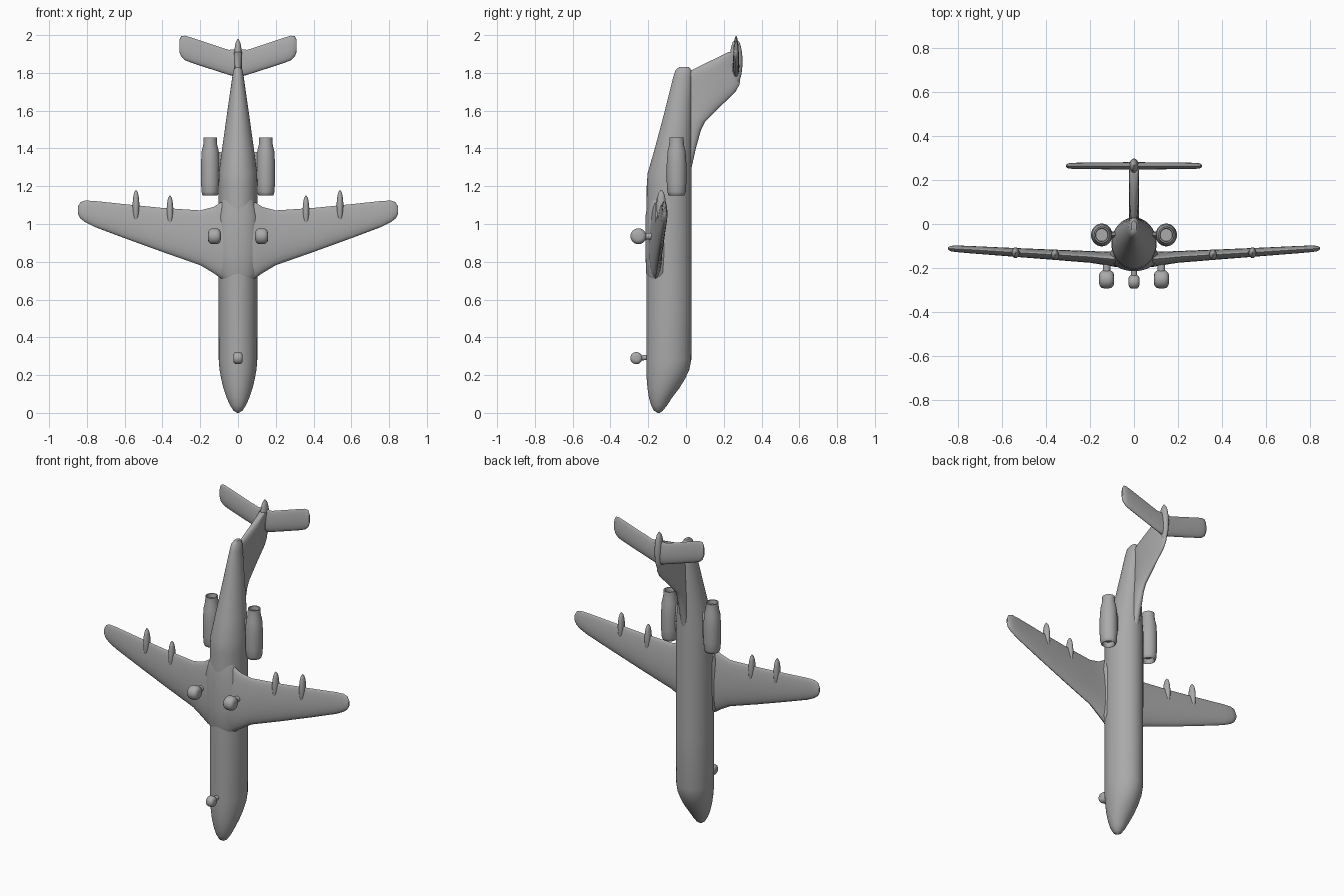
import bpy, bmesh, math
from mathutils import Vector

cube = bpy.data.objects.get("Cube")
if cube:
    bpy.data.objects.remove(cube, do_unlink=True)

grey = bpy.data.materials.new("plain_grey")
grey.use_nodes = True
GREY = (0.4, 0.4, 0.4, 1)
grey.diffuse_color = GREY
grey.node_tree.nodes["Principled BSDF"].inputs["Base Color"].default_value = GREY


def loft(name, rings):
    """Skin a row of equal-length point rings and cap both ends."""
    bm = bmesh.new()
    rows = [[bm.verts.new(p) for p in ring] for ring in rings]
    n = len(rows[0])
    for a, b in zip(rows, rows[1:]):
        for i in range(n):
            j = (i + 1) % n
            bm.faces.new((a[i], a[j], b[j], b[i]))
    bm.faces.new(rows[0])
    bm.faces.new(rows[-1])
    bmesh.ops.recalc_face_normals(bm, faces=bm.faces)
    mesh = bpy.data.meshes.new(name)
    bm.to_mesh(mesh)
    bm.free()
    mesh.materials.append(grey)
    obj = bpy.data.objects.new(name, mesh)
    bpy.context.collection.objects.link(obj)
    bpy.ops.object.select_all(action="DESELECT")
    obj.select_set(True)
    bpy.context.view_layer.objects.active = obj
    bpy.ops.object.shade_smooth_by_angle(angle=math.radians(50))
    return obj


def oval(cx, cy, z, rx, ry, n=32):
    """Level ellipse around the long axis."""
    return [(cx + rx * math.cos(math.tau * i / n), cy + ry * math.sin(math.tau * i / n), z)
            for i in range(n)]


def pod(name, x, y, z0, z1, rx, ry, steps=14):
    """Spindle with rounded ends."""
    rings = []
    for i in range(steps + 1):
        t = -0.995 + 1.99 * i / steps
        k = math.sqrt(1 - t * t)
        rings.append(oval(x, y, (z0 + z1) / 2 + t * (z1 - z0) / 2, rx * k, ry * k, 16))
    return loft(name, rings)


def foil(x, y, lead, trail, thick, n=24):
    """Blade section across the span, blunt in front and finer behind."""
    pts = []
    for i in range(n):
        a = math.tau * i / n
        c = math.cos(a)
        pts.append((x, y + thick / 2 * math.sin(a) * (1 + 0.25 * c),
                    (lead + trail) / 2 - c * (trail - lead) / 2))
    return pts


def wheel(name, x, y, z, radius, width):
    """Rounded tyre turning on the x axis."""
    rings = []
    for t, k in ((-1, 0.45), (-0.9, 0.72), (-0.65, 0.92), (-0.3, 1),
                 (0.3, 1), (0.65, 0.92), (0.9, 0.72), (1, 0.45)):
        rings.append([(x + t * width / 2, y + radius * k * math.cos(math.tau * i / 24),
                       z + radius * k * math.sin(math.tau * i / 24)) for i in range(24)])
    return loft(name, rings)


def strut(name, start, end, radius):
    a, b = Vector(start), Vector(end)
    u = (b - a).orthogonal().normalized()
    v = (b - a).normalized().cross(u)
    return loft(name, [[p + radius * (u * math.cos(math.tau * i / 12) + v * math.sin(math.tau * i / 12))
                        for i in range(12)] for p in (a, b)])


# Fuselage: height, belly y, back y, half width
hull = [(0, -.15, -.14, .005), (.012, -.17, -.122, .024), (.04, -.185, -.1, .042),
        (.08, -.196, -.074, .06), (.13, -.204, -.036, .077), (.18, -.208, -.005, .089),
        (.23, -.21, .018, .098), (.28, -.21, .028, .102), (.6, -.21, .03, .103),
        (1.2, -.208, .03, .103), (1.27, -.203, .03, .101), (1.4, -.165, .03, .084),
        (1.6, -.112, .03, .056), (1.78, -.067, .03, .03), (1.815, -.055, .028, .024),
        (1.832, -.035, .015, .012)]
loft("fuselage", [oval(0, (a + b) / 2, z, w, (b - a) / 2, 40) for z, a, b, w in hull])

# Belly fairing between the wings
loft("belly_fairing", [oval(0, -.145, z, w, d) for z, w, d in
                       ((.69, .07, .05), (.74, .105, .066), (.85, .11, .07),
                        (1.04, .11, .07), (1.13, .085, .055))])

# Tail fin: back-swept blade made of level slices
fin = [(1.3, .0, .03), (1.4, .0, .052), (1.5, .0, .08), (1.54, .0, .1),
       (1.62, .0, .18), (1.7, .0, .262), (1.74, .0, .284), (1.79, .0, .288),
       (1.81, .02, .286), (1.86, .122, .283), (1.91, .225, .278)]
loft("tail_fin", [oval(0, (a + b) / 2, z, .022, (b - a) / 2, 24) for z, a, b in fin])
pod("tail_bullet", 0, .265, 1.74, 1.98, .022, .034)

# Tailplane: one lofted blade from tip to tip
half_tail = [(.0, 1.775, 1.925, .034), (.05, 1.79, 1.922, .032), (.15, 1.822, 1.955, .03),
             (.25, 1.855, 1.988, .028), (.28, 1.867, 1.997, .027), (.3, 1.885, 1.995, .022),
             (.31, 1.91, 1.975, .01)]
stations = [(-x, a, b, t) for x, a, b, t in reversed(half_tail[1:])] + half_tail
loft("tailplane", [foil(x, .265, a, b, t) for x, a, b, t in stations])

# Wing stations: span, y, leading edge, trailing edge, thickness
wing = [(.0, -.16, .7, 1.12, .075), (.09, -.16, .712, 1.115, .068), (.13, -.157, .74, 1.09, .06),
        (.2, -.15, .782, 1.072, .052), (.4, -.138, .852, 1.085, .044),
        (.6, -.126, .925, 1.105, .037), (.76, -.116, .985, 1.122, .032),
        (.81, -.113, 1.01, 1.124, .029), (.835, -.112, 1.03, 1.115, .024),
        (.848, -.111, 1.055, 1.09, .01)]

# Engine shell from the exhaust core, around the outside, into the intake
shell = [(1.435, .018), (1.435, .027), (1.458, .029), (1.458, .035), (1.42, .037),
         (1.385, .045), (1.32, .049), (1.22, .049), (1.17, .046), (1.153, .041),
         (1.15, .036), (1.157, .031), (1.18, .03), (1.18, .012), (1.165, .003)]

for side, s in (("left", 1), ("right", -1)):
    loft(side + "_wing", [foil(s * x, y, a, b, t) for x, y, a, b, t in wing])
    loft(side + "_engine", [oval(s * .147, -.05, z, r, r * 1.06) for z, r in shell])
    loft(side + "_engine_pylon", [foil(s * x, -.05, 1.2, 1.38, .03) for x in (.04, .13)])
    for part, x, y, top in (("inner", .36, -.14, 1.152), ("outer", .54, -.131, 1.18)):
        pod(f"{side}_{part}_flap_fairing", s * x, y, top - .18, top, .018, .025)
    wheel(side + "_main_wheel", s * .125, -.252, .935, .042, .068)
    strut(side + "_main_leg", (s * .125, -.15, .935), (s * .125, -.24, .935), .018)

# Nose gear
wheel("nose_wheel", 0, -.263, .29, .032, .05)
strut("nose_leg", (0, -.18, .295), (0, -.255, .29), .014)
